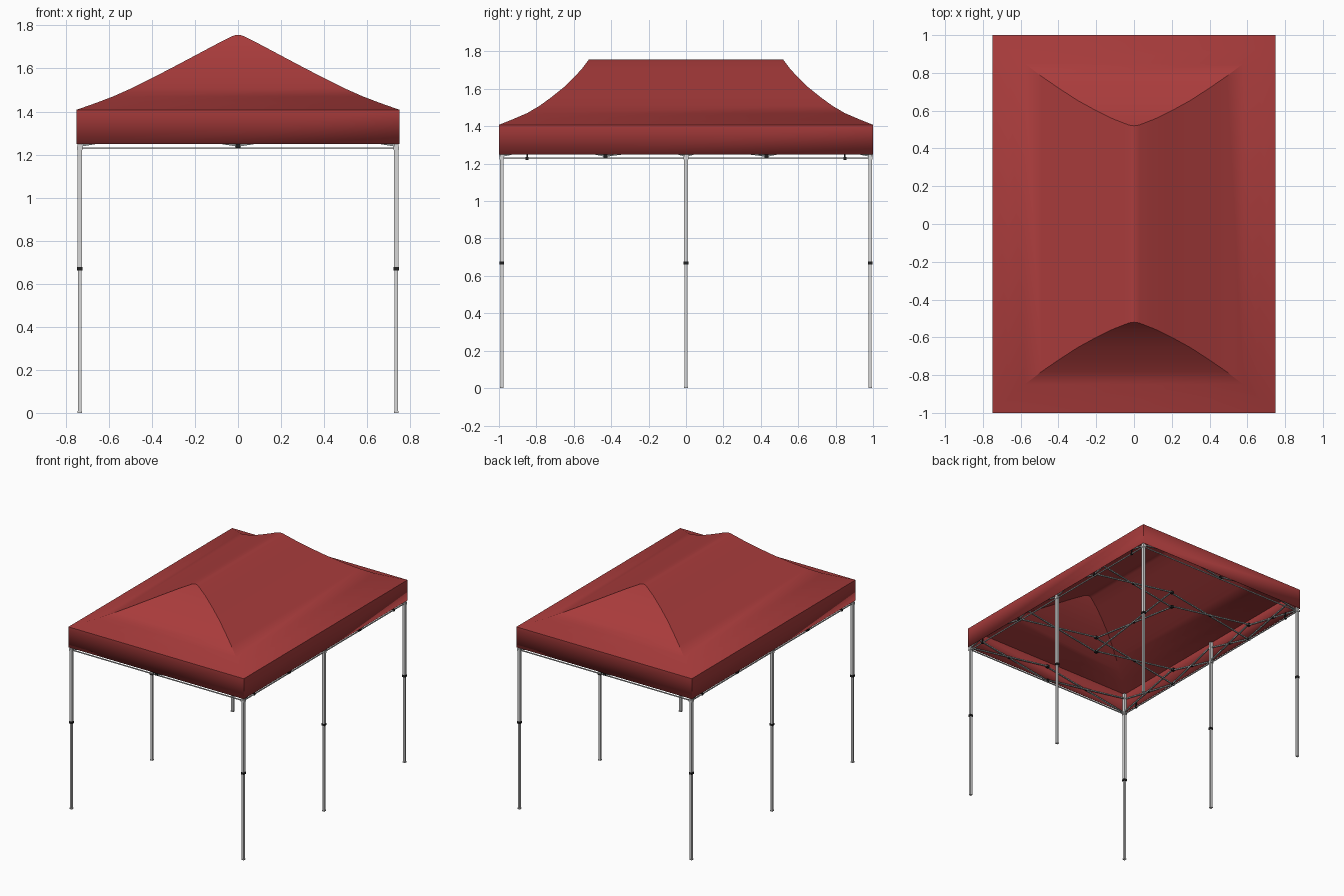
import bpy, bmesh, math
from mathutils import Vector, Matrix

if "Cube" in bpy.data.objects:
    bpy.data.objects.remove(bpy.data.objects["Cube"])


def material(name, rgb):
    m = bpy.data.materials.new(name)
    m.diffuse_color = (*rgb, 1)
    m.use_nodes = True
    m.node_tree.nodes["Principled BSDF"].inputs["Base Color"].default_value = m.diffuse_color
    return m


RED = material("red fabric", (0.40, 0.045, 0.045))
METAL = material("light metal", (0.68, 0.68, 0.68))
TRUSS = material("truss grey", (0.40, 0.43, 0.43))
BLACK = material("black plastic", (0.015, 0.015, 0.015))

LX, LY = 0.735, 0.985           # leg positions
JY = 0.43                       # side joints carrying the cross trusses
LOW, HIGH = 1.235, 1.36         # truss heights


def finish(name, bm, mat):
    me = bpy.data.meshes.new(name)
    bm.to_mesh(me)
    bm.free()
    me.materials.append(mat)
    ob = bpy.data.objects.new(name, me)
    bpy.context.collection.objects.link(ob)
    return ob


def box(bm, centre, size):
    mat = Matrix.Translation(centre) @ Matrix.Diagonal((*size, 1))
    bmesh.ops.create_cube(bm, size=1, matrix=mat)


def bar(bm, a, b, w=0.009):
    """Square tube between two points."""
    a, b = Vector(a), Vector(b)
    d = b - a
    rot = d.to_track_quat('Z', 'Y').to_matrix().to_4x4()
    mat = Matrix.Translation((a + b) / 2) @ rot @ Matrix.Diagonal((w, w, d.length, 1))
    bmesh.ops.create_cube(bm, size=1, matrix=mat)


# Canopy: rectangular rings from valance hem up to the ridge (half x, half y, z)
rings = [(0.75, 1.0, 1.25), (0.75, 1.0, 1.408), (0.665, 0.925, 1.438),
         (0.58, 0.85, 1.470), (0.49, 0.782, 1.510), (0.40, 0.72, 1.555),
         (0.30, 0.655, 1.607), (0.20, 0.60, 1.660), (0.11, 0.556, 1.708),
         (0.03, 0.525, 1.749), (0.012, 0.521, 1.755), (0.0, 0.52, 1.756)]
bm = bmesh.new()
prev = None
for hx, hy, z in rings:
    row = [bm.verts.new((sx * hx, sy * hy, z))
           for sx, sy in ((-1, -1), (1, -1), (1, 1), (-1, 1))]
    if prev:
        for i in range(4):
            j = (i + 1) % 4
            bm.faces.new((prev[i], prev[j], row[j], row[i]))
    prev = row
bmesh.ops.remove_doubles(bm, verts=bm.verts, dist=1e-5)
canopy = finish("canopy", bm, RED)
sol = canopy.modifiers.new("cloth thickness", 'SOLIDIFY')
sol.thickness = 0.003
sol.offset = -1
bpy.context.view_layer.objects.active = canopy
canopy.select_set(True)
bpy.ops.object.shade_smooth_by_angle(angle=math.radians(35))

# Six telescopic legs with black height clamps and slider brackets
legs, clamps = bmesh.new(), bmesh.new()
for x in (-LX, LX):
    for y in (-LY, 0, LY):
        box(legs, (x, y, 0.335), (0.016, 0.016, 0.67))
        box(legs, (x, y, 1.035), (0.020, 0.020, 0.73))
        box(legs, (x, y, 0.004), (0.020, 0.020, 0.008))
        box(legs, (x, y, LOW - 0.005), (0.026, 0.026, 0.016))
        box(clamps, (x, y, 0.67), (0.025, 0.025, 0.016))
finish("legs", legs, METAL)
finish("leg_clamps", clamps, BLACK)

# Thin perimeter rail just under the valance
rail = bmesh.new()
for s in (-1, 1):
    bar(rail, (-LX, s * LY, 1.229), (LX, s * LY, 1.229), 0.007)
    bar(rail, (s * LX, -LY, 1.229), (s * LX, LY, 1.229), 0.007)
finish("perimeter_rail", rail, METAL)

# Scissor trusses: crossing bars with a pivot in the middle and joints at the ends
truss, joints = bmesh.new(), bmesh.new()


def scissor(a, b, n=1):
    """Crossing bars between plan points a and b; the pair is offset sideways."""
    a, b = Vector((*a, 0)), Vector((*b, 0))
    side = (b - a).normalized().cross(Vector((0, 0, 1))) * 0.005
    lo, hi = Vector((0, 0, LOW + 0.006)), Vector((0, 0, HIGH))
    bar(truss, a + lo + side, b + hi + side)
    bar(truss, a + hi - side, b + lo - side)
    box(joints, (a + b + lo + hi) / 2, (0.016, 0.016, 0.016))


def joint(x, y):
    for z in (LOW + 0.004, HIGH):
        box(joints, (x, y, z), (0.022, 0.022, 0.018))


for y in (-LY, -JY, JY, LY):        # across the width
    for s in (-1, 1):
        scissor((s * LX, y), (0, y))
    joint(0, y)
for x in (-LX, LX):                 # along both long sides
    for s in (-1, 1):
        scissor((x, s * LY), (x, s * JY))
        scissor((x, 0), (x, s * JY))
        joint(x, s * JY)
scissor((0, -JY), (0, JY))          # middle of the roof
finish("scissor_trusses", truss, TRUSS)
finish("truss_joints", joints, BLACK)

# Small hangers holding the side rails near the corners
hang = bmesh.new()
for x in (-LX, LX):
    for y in (-0.85, 0.85):
        box(hang, (x, y, 1.25), (0.008, 0.008, 0.05))
        box(hang, (x, y, 1.228), (0.014, 0.014, 0.014))
finish("rail_hangers", hang, BLACK)
